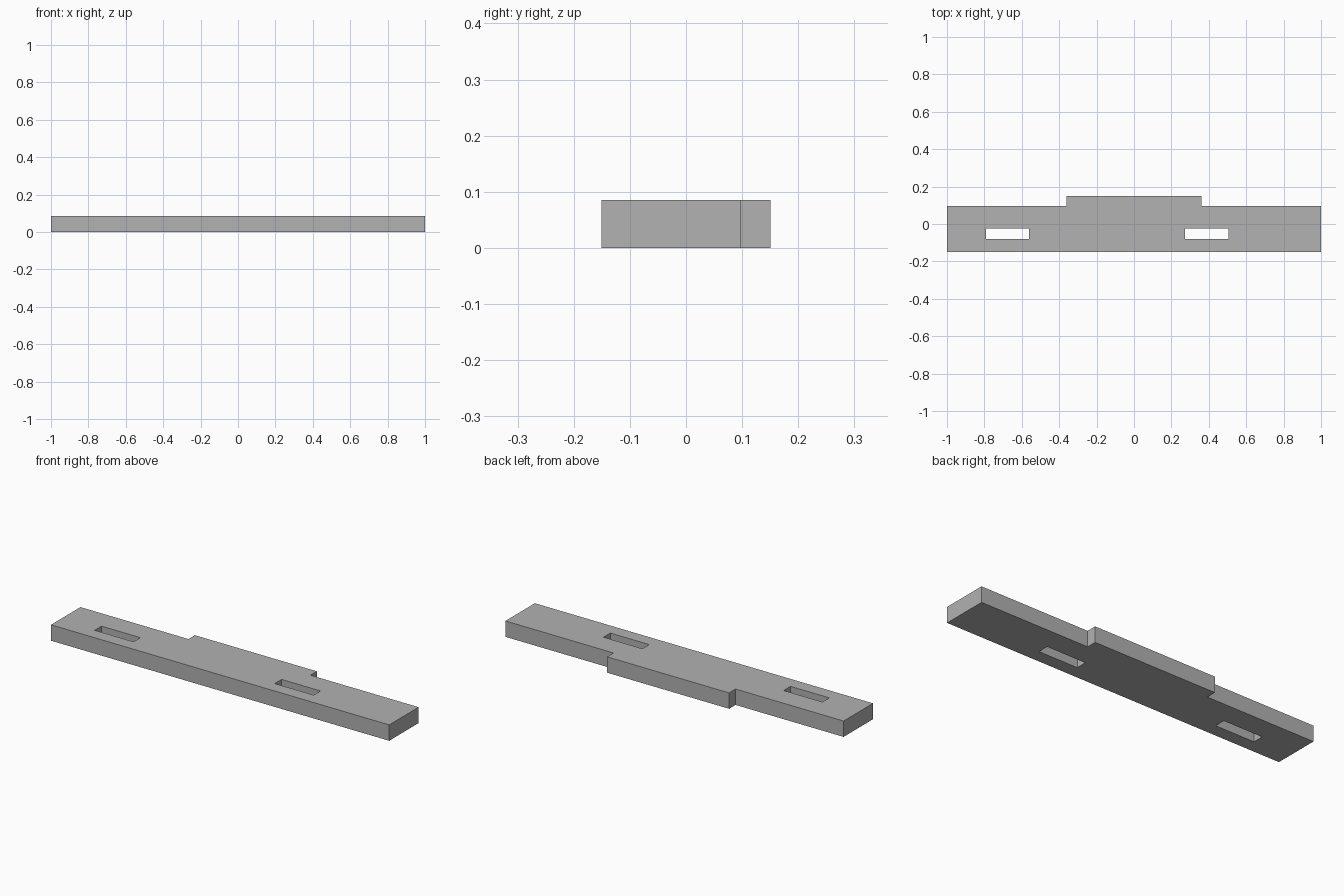
import bpy
import bmesh

if "Cube" in bpy.data.objects:
    bpy.data.objects.remove(bpy.data.objects["Cube"], do_unlink=True)

HEIGHT = 0.085
FRONT, SHOULDER, BACK = -0.151, 0.097, 0.151
TAB = 0.361

# Single plain grey material
grey = bpy.data.materials.new("plain_grey")
grey.use_nodes = True
colour = (0.445, 0.445, 0.445, 1)
grey.diffuse_color = colour
grey.node_tree.nodes["Principled BSDF"].inputs["Base Color"].default_value = colour


def prism(name, outline, bottom, top):
    """Extrude a flat outline upward into a solid."""
    bm = bmesh.new()
    base = bm.faces.new([bm.verts.new((x, y, bottom)) for x, y in outline])
    walls = bmesh.ops.extrude_face_region(bm, geom=[base], use_keep_orig=True)
    lifted = [v for v in walls["geom"] if isinstance(v, bmesh.types.BMVert)]
    bmesh.ops.translate(bm, verts=lifted, vec=(0, 0, top - bottom))
    bmesh.ops.recalc_face_normals(bm, faces=bm.faces)
    mesh = bpy.data.meshes.new(name)
    bm.to_mesh(mesh)
    bm.free()
    mesh.materials.append(grey)
    obj = bpy.data.objects.new(name, mesh)
    bpy.context.collection.objects.link(obj)
    return obj


# Long bar with a raised tab along the middle of its back edge
half = [(1, FRONT), (1, SHOULDER), (TAB, SHOULDER), (TAB, BACK)]
bar = prism("slotted_bar", half + [(-x, y) for x, y in reversed(half)], 0, HEIGHT)

# Two rectangular slots cut right through
for side, x0 in (("right", -0.791), ("left", 0.274)):
    x1, y0, y1 = x0 + 0.23, -0.081, -0.023
    cutter = prism(side + "_slot_cutter", [(x0, y0), (x1, y0), (x1, y1), (x0, y1)],
                   -HEIGHT, 2 * HEIGHT)
    cutter.hide_render = True
    cut = bar.modifiers.new(side + "_slot", "BOOLEAN")
    cut.operation = "DIFFERENCE"
    cut.solver = "EXACT"
    cut.object = cutter
    bpy.context.view_layer.objects.active = bar
    bpy.ops.object.modifier_apply(modifier=cut.name)
    bpy.data.objects.remove(cutter, do_unlink=True)
